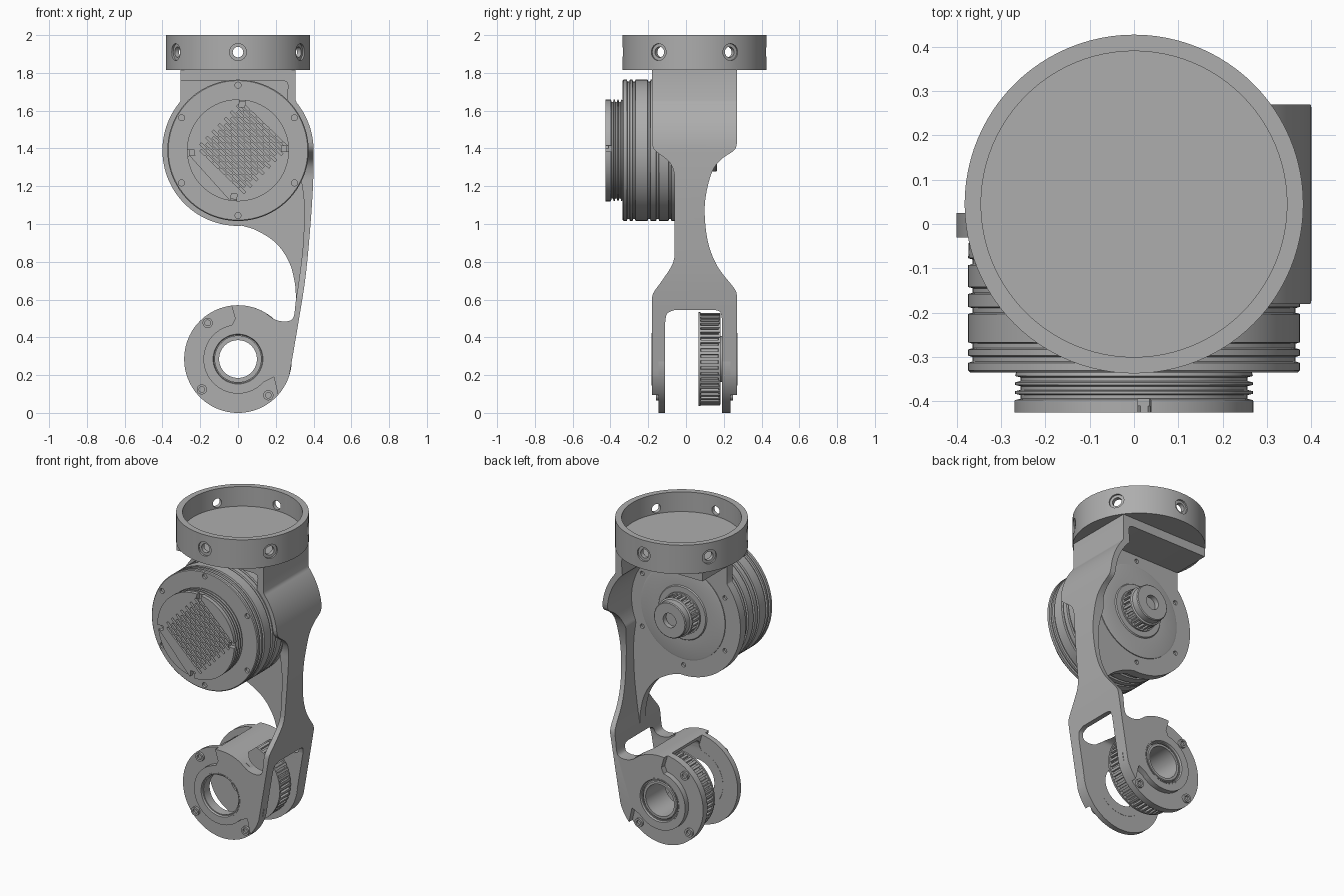
import bpy, bmesh, math
from math import sin, cos, radians
from mathutils import Vector, Matrix

cube = bpy.data.objects.get("Cube")
if cube:
    bpy.data.objects.remove(cube)

GREY = (0.42, 0.42, 0.42, 1)
metal = bpy.data.materials.new("machined_grey")
metal.use_nodes = True
metal.diffuse_color = GREY
metal.node_tree.nodes["Principled BSDF"].inputs["Base Color"].default_value = GREY

MOTOR_Z, JOINT_Z, RING_Y = 1.39, 0.285, 0.045


def finish(name, bm):
    """Turn a bmesh into a smooth-shaded object with sharp edges kept."""
    bmesh.ops.recalc_face_normals(bm, faces=bm.faces)
    if bm.calc_volume(signed=True) < 0:
        bmesh.ops.reverse_faces(bm, faces=bm.faces)
    mesh = bpy.data.meshes.new(name)
    bm.to_mesh(mesh)
    bm.free()
    mesh.materials.append(metal)
    obj = bpy.data.objects.new(name, mesh)
    bpy.context.collection.objects.link(obj)
    smooth(obj)
    return obj


def activate(obj):
    bpy.ops.object.select_all(action="DESELECT")
    obj.select_set(True)
    bpy.context.view_layer.objects.active = obj


def smooth(obj):
    activate(obj)
    bpy.ops.object.shade_smooth_by_angle(angle=radians(30))


def arc(cz, r, a, b, n=32):
    return [(r * cos(radians(a + (b - a) * i / n)),
             cz + r * sin(radians(a + (b - a) * i / n))) for i in range(n + 1)]


def curve(pts, n=6):
    """Smooth curve through the points."""
    p = [Vector(q) for q in [pts[0], *pts, pts[-1]]]
    out = []
    for a, b, c, d in zip(p, p[1:], p[2:], p[3:]):
        for i in range(n):
            t = i / n
            out.append(tuple(b + (c - a) * t / 2 + (2 * a - 5 * b + 4 * c - d) * t * t / 2
                             + (3 * b - a - 3 * c + d) * t ** 3 / 2))
    return out + [tuple(pts[-1])]


def extrude(name, outline, lo, hi, axis="Y"):
    """Prism over an outline: two end caps and a band of side faces."""
    bm = bmesh.new()
    place = (lambda a, b, h: (a, h, b)) if axis == "Y" else (lambda a, b, h: (h, a, b))
    near = [bm.verts.new(place(a, b, lo)) for a, b in outline]
    far = [bm.verts.new(place(a, b, hi)) for a, b in outline]
    bm.faces.new(near)
    bm.faces.new(far[::-1])
    for i in range(len(near)):
        bm.faces.new((near[i], near[i - 1], far[i - 1], far[i]))
    return finish(name, bm)


def lathe(name, profile, centre, axis="Y", steps=72):
    """Revolve a closed (radius, along-axis) profile."""
    bm = bmesh.new()
    up = Vector((0, 1, 0)) if axis == "Y" else Vector((0, 0, 1))
    vs = [bm.verts.new(Vector((r, 0, 0)) + up * h) for r, h in profile]
    es = [bm.edges.new((vs[i - 1], vs[i])) for i in range(len(vs))]
    bmesh.ops.spin(bm, geom=vs + es, cent=(0, 0, 0), axis=up, angle=math.tau, steps=steps)
    bmesh.ops.remove_doubles(bm, verts=bm.verts, dist=1e-5)
    bmesh.ops.dissolve_degenerate(bm, edges=bm.edges, dist=1e-6)
    bmesh.ops.translate(bm, vec=centre, verts=bm.verts)
    return finish(name, bm)


def cylinders(name, spots, r, length, sides=24):
    bm = bmesh.new()
    for loc, direction in spots:
        turn = Vector(direction).to_track_quat("Z", "Y").to_matrix().to_4x4()
        bmesh.ops.create_cone(bm, cap_ends=True, segments=sides, radius1=r, radius2=r,
                              depth=length, matrix=Matrix.Translation(loc) @ turn)
    return finish(name, bm)


def boxes(name, spots, size):
    """Boxes turned about the y axis; each spot is (location, angle)."""
    bm = bmesh.new()
    for loc, ang in spots:
        bmesh.ops.create_cube(bm, size=1, matrix=Matrix.Translation(loc)
                              @ Matrix.Rotation(-ang, 4, "Y") @ Matrix.Diagonal((*size, 1)))
    return finish(name, bm)


def cut(obj, tool, how="DIFFERENCE"):
    tool.hide_render = True
    mod = obj.modifiers.new("cut", "BOOLEAN")
    mod.operation, mod.solver, mod.object = how, "EXACT", tool
    activate(obj)
    bpy.ops.object.modifier_apply(modifier=mod.name)
    bpy.data.objects.remove(tool)
    smooth(obj)


def around(cz, y, r, count, start=90):
    return [((x, y, z), (0, 1, 0)) for x, z in arc(cz, r, start, start + 360, count)[:-1]]


def teeth(name, cz, r, y0, y1, count, depth):
    spots = [((r * cos(a), (y0 + y1) / 2, cz + r * sin(a)), a)
             for a in (math.tau * i / count for i in range(count))]
    return boxes(name, spots, (depth, y1 - y0, math.pi * r / count))


# Mounting ring: shallow cup with six counterbored radial holes
ring = lathe("mounting_ring", [(0, 1.816), (0.382, 1.816), (0.382, 2), (0.345, 2),
                               (0.345, 1.875), (0, 1.875)], (0, RING_Y, 0), "Z", 96)
for radius, reach, length in ((0.028, 0.365, 0.08), (0.045, 0.39, 0.04)):
    dirs = [Vector((cos(radians(30 + 60 * i)), sin(radians(30 + 60 * i)), 0)) for i in range(6)]
    cut(ring, cylinders("hole_cutter", [(d * reach + Vector((0, RING_Y, 1.91)), d) for d in dirs],
                        radius, length))

# Bracket: outer wall, top bar and fork, trimmed by the side profile
outer = curve([(0.272, 0.2), (0.315, 0.45), (0.355, 0.7), (0.38, 0.95), (0.397, 1.2), (0.4, 1.38)])
inner = curve([(0.335, 1.23), (0.35, 1.1), (0.345, 0.9), (0.325, 0.72), (0.307, 0.6),
               (0.295, 0.51), (0.27, 0.487), (0.23, 0.485), (0.19, 0.497), (0.155, 0.522)])
wall_outline = ([(-0.305, 1.83), (-0.305, 1.76), (0.24, 1.76), (0.258, 1.752), (0.265, 1.735)]
                + arc(MOTOR_Z, 0.365, 45, -23) + inner
                + arc(JOINT_Z, 0.285, 60, 97, 12) + [(-0.015, 0.5)]
                + arc(JOINT_Z, 0.183, 100, 318) + [(0.19, 0.19)]
                + arc(JOINT_Z, 0.285, -42, -20, 8) + outer
                + arc(MOTOR_Z, 0.4, 2, 39) + [(0.305, 1.655), (0.305, 1.83)])
front_edge = curve([(-0.18, 1.43), (-0.165, 1.39), (-0.09, 1.33), (-0.063, 1.27), (-0.06, 1.2)]) \
    + curve([(-0.06, 0.83), (-0.075, 0.78), (-0.12, 0.71), (-0.17, 0.64), (-0.18, 0.61)])
slot = curve([(-0.11, 0.48), (-0.1, 0.525), (-0.06, 0.545)]) \
    + curve([(0.15, 0.545), (0.18, 0.535), (0.19, 0.5)])
back_edge = curve([(0.27, 0.62), (0.255, 0.66), (0.17, 0.77), (0.12, 0.89), (0.1, 1.03),
                   (0.105, 1.15), (0.14, 1.28), (0.19, 1.345), (0.255, 1.39), (0.27, 1.43)])
side = ([(-0.18, 1.822)] + front_edge + [(-0.18, -0.1), (-0.11, -0.1)] + slot
        + [(0.19, -0.1), (0.27, -0.1)] + back_edge + [(0.27, 1.822)])
bracket = extrude("bracket_wall", wall_outline, -0.3, 0.4)
cut(bracket, extrude("side_profile", side, -0.6, 0.6, "X"), "INTERSECT")
cut(bracket, cylinders("bore_cutter", [((0, 0, JOINT_Z), (0, 1, 0))], 0.138, 1, 64))

# Web: round motor plate running down into the arm
web_curve = curve([(0.02, 0.991), (0.1, 0.965), (0.2, 0.9), (0.27, 0.8), (0.302, 0.68), (0.306, 0.58)])
web_outer = curve([(0.325, 0.6), (0.35, 0.75), (0.374, 0.95), (0.39, 1.2), (0.396, 1.39)])
web = extrude("motor_plate", [(0.3, 1.79), (-0.305, 1.79), (-0.305, 1.65)]
              + arc(MOTOR_Z, 0.4, 140, 270, 48) + web_curve + web_outer
              + arc(MOTOR_Z, 0.396, 2, 40), -0.03, 0.025)
cut(web, cylinders("screw_hole_cutter", around(MOTOR_Z, 0.025, 0.335, 6), 0.014, 0.03, 16))

# Motor body with cooling grooves
body = [(0, -0.025), (0.372, -0.025)]
for y in (-0.085, -0.15, -0.195, -0.275, -0.305):
    body += [(0.374, y + 0.008), (0.364, y + 0.005), (0.364, y - 0.005), (0.374, y - 0.008)]
body += [(0.374, -0.33), (0.369, -0.335), (0, -0.335)]
motor = lathe("motor_body", body, (0, 0, MOTOR_Z), steps=96)
cut(motor, cylinders("screw_hole_cutter", around(MOTOR_Z, -0.335, 0.345, 6), 0.016, 0.03, 16))

# Motor cap with grooves, rim notches, flat corner and staggered vents
cap_profile = [(0, -0.33), (0.265, -0.33)]
for y in (-0.35, -0.37, -0.39):
    cap_profile += [(0.268, y + 0.007), (0.256, y + 0.004), (0.256, y - 0.004), (0.268, y - 0.007)]
cap = lathe("motor_cap", cap_profile + [(0.27, -0.4), (0.27, -0.425), (0, -0.425)], (0, 0, MOTOR_Z))
notches = [((0.255 * cos(radians(a)), -0.42, MOTOR_Z + 0.255 * sin(radians(a))), radians(a))
           for a in (85, 2, 183, 265)]
cut(cap, boxes("notch_cutter", notches, (0.05, 0.05, 0.03)))
corner = radians(222)
cut(cap, boxes("corner_cutter", [((0.31 * cos(corner), -0.43, MOTOR_Z + 0.31 * sin(corner)), corner)],
               (0.2, 0.03, 0.6)))
tilt = radians(-44)
along, across = Vector((cos(tilt), 0, sin(tilt))), Vector((-sin(tilt), 0, cos(tilt)))
vents = [(Vector((0.025, -0.425, 1.405)) + along * ((i - 3 + 0.25 * (-1) ** j) * 0.048)
          + across * ((j - 7) * 0.0235), tilt) for i in range(7) for j in range(15)]
cut(cap, boxes("vent_cutter", vents, (0.039, 0.03, 0.013)))

# Drive side: stepped boss, small toothed pulley and shaft
lathe("motor_boss", [(0, 0.02), (0.295, 0.02), (0.295, 0.03), (0.285, 0.033), (0.17, 0.033),
                     (0.165, 0.04), (0, 0.04)], (0, 0, MOTOR_Z))
lathe("drive_pulley", [(0.045, 0.035), (0.13, 0.035), (0.13, 0.05), (0.108, 0.05), (0.108, 0.105),
                       (0.122, 0.105), (0.122, 0.115), (0.112, 0.12), (0.112, 0.16),
                       (0.107, 0.165), (0.045, 0.165)], (0, 0, MOTOR_Z))
teeth("drive_pulley_teeth", MOTOR_Z, 0.112, 0.045, 0.11, 24, 0.02)
lathe("motor_shaft", [(0, 0.03), (0.046, 0.03), (0.046, 0.135), (0, 0.135)], (0, 0, MOTOR_Z), steps=32)

# Fork discs, bearing rings and socket screws on both sides
for label, y_in, y_out, s in (("front", -0.11, -0.145, -1), ("back", 0.19, 0.235, 1)):
    lathe(label + "_fork_disc", [(0.138, y_in + s * 0.001), (0.285, y_in + s * 0.001),
                                 (0.285, y_out), (0.138, y_out)], (0, 0, JOINT_Z), steps=96)
    face = y_out + s * 0.035
    lathe(label + "_bearing_ring", [(0.122, y_in), (0.139, y_in), (0.139, face + s * 0.002),
                                    (0.132, face + s * 0.002), (0.128, face - s * 0.01),
                                    (0.122, face - s * 0.01)], (0, 0, JOINT_Z))
    for i, a in enumerate((130, 220, 310)):
        x, z = 0.25 * cos(radians(a)), JOINT_Z + 0.25 * sin(radians(a))
        lathe(f"{label}_screw_{i + 1}", [(0, y_out - s * 0.005), (0.027, y_out - s * 0.005),
                                         (0.027, y_out + s * 0.015), (0.015, y_out + s * 0.015),
                                         (0.015, y_out + s * 0.002), (0, y_out + s * 0.002)],
              (x, 0, z), steps=18)

# Large toothed joint pulley with hollow hub
lathe("joint_pulley", [(0.1, 0.065), (0.248, 0.065), (0.248, 0.077), (0.23, 0.08), (0.23, 0.17),
                       (0.24, 0.173), (0.24, 0.183), (0.121, 0.183), (0.121, 0.255), (0.115, 0.262),
                       (0.1, 0.262)], (0, 0, JOINT_Z), steps=96)
teeth("joint_pulley_teeth", JOINT_Z, 0.235, 0.07, 0.18, 48, 0.02)
